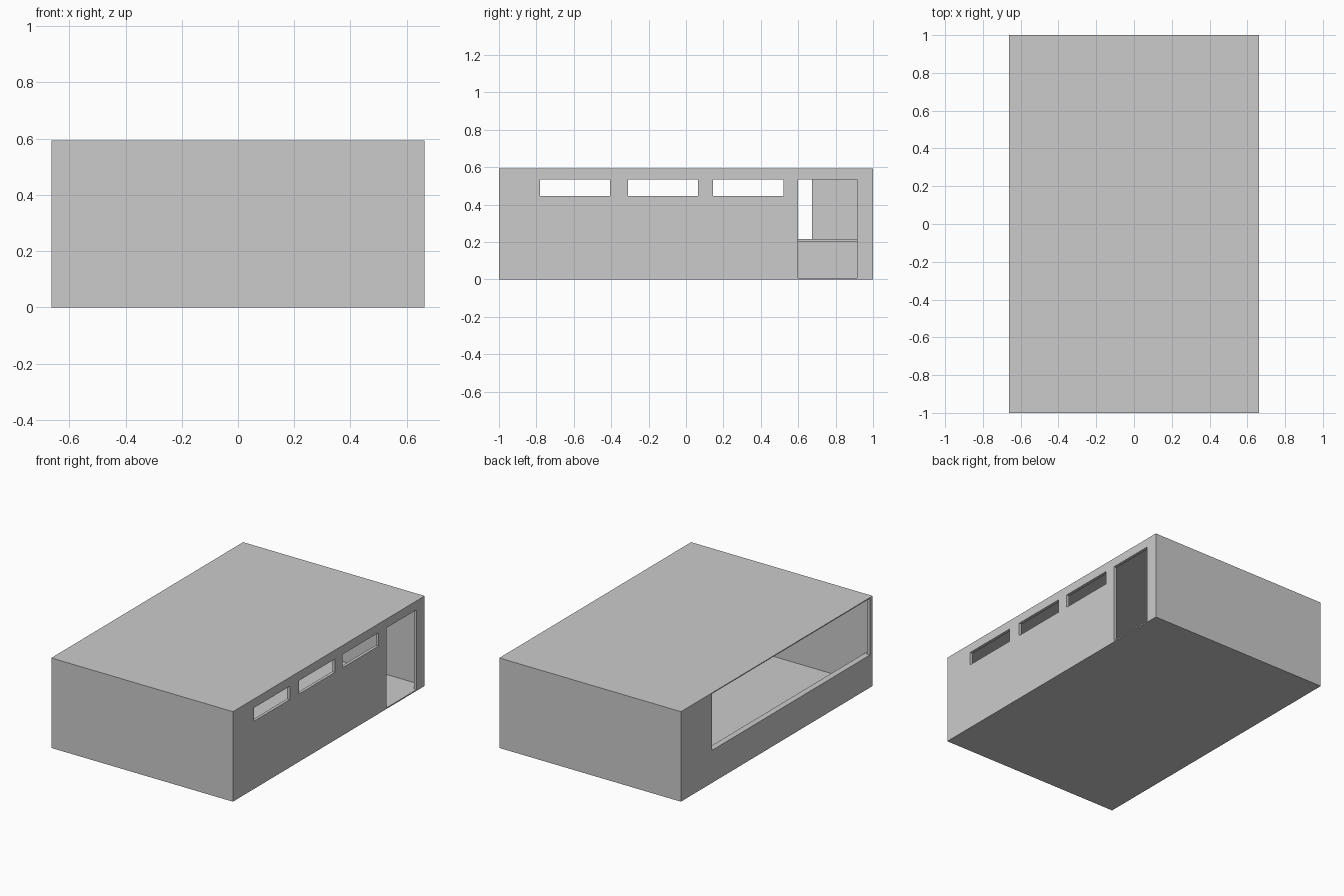
import bpy

if "Cube" in bpy.data.objects:
    bpy.data.objects.remove(bpy.data.objects["Cube"])

X, Y, H = 0.663, 1.0, 0.594      # half width, half length, height
SIDE, END = 0.02, 0.012          # wall thicknesses
FLOOR, ROOF = 0.008, 0.006       # slab thicknesses


def box(name, x, y, z):
    """Box from (min, max) ranges on each axis."""
    bpy.ops.mesh.primitive_cube_add(size=1)
    ob = bpy.context.object
    ob.name = name
    for v in ob.data.vertices:
        v.co = [r[0] + (c + 0.5) * (r[1] - r[0]) for c, r in zip(v.co, (x, y, z))]
    return ob


def cut(wall, name, y, z):
    """Cut an opening right through a side wall."""
    xs = [v.co.x for v in wall.data.vertices]
    cutter = box(name, (min(xs) - 0.1, max(xs) + 0.1), y, z)
    cutter.hide_render = True
    cutter.hide_set(True)
    cutter.display_type = 'WIRE'
    mod = wall.modifiers.new(name, 'BOOLEAN')
    mod.operation = 'DIFFERENCE'
    mod.solver = 'EXACT'
    mod.object = cutter


# Floor and roof slabs
box("floor", (-X, X), (-Y, Y), (0, FLOOR))
box("roof", (-X, X), (-Y, Y), (H - ROOF, H))

# Solid end walls
wall_z = (FLOOR, H - ROOF)
inner_y = (-Y + END, Y - END)
box("front_wall", (-X, X), (-Y, -Y + END), wall_z)
box("back_wall", (-X, X), (Y - END, Y), wall_z)

# Right wall with three high windows and a door
right_wall = box("right_wall", (X - SIDE, X), inner_y, wall_z)
for i, y0 in enumerate((-0.78, -0.31, 0.145)):
    cut(right_wall, f"window_cutter_{i + 1}", (y0, y0 + 0.375), (0.447, 0.535))
cut(right_wall, "door_cutter", (0.6, 0.915), (-0.1, 0.535))

# Left side: low wall, sill ledge, and full-height posts beside the wide opening
box("left_low_wall", (-X, -X + SIDE), inner_y, (FLOOR, 0.203))
box("left_sill", (-X, -X + 0.04), inner_y, (0.203, 0.215))
for name, y in (("left_back_panel", (0.675, Y - END)), ("left_front_post", (-Y + END, -0.97))):
    box(name, (-X, -X + SIDE), y, (0.215, H - ROOF))
